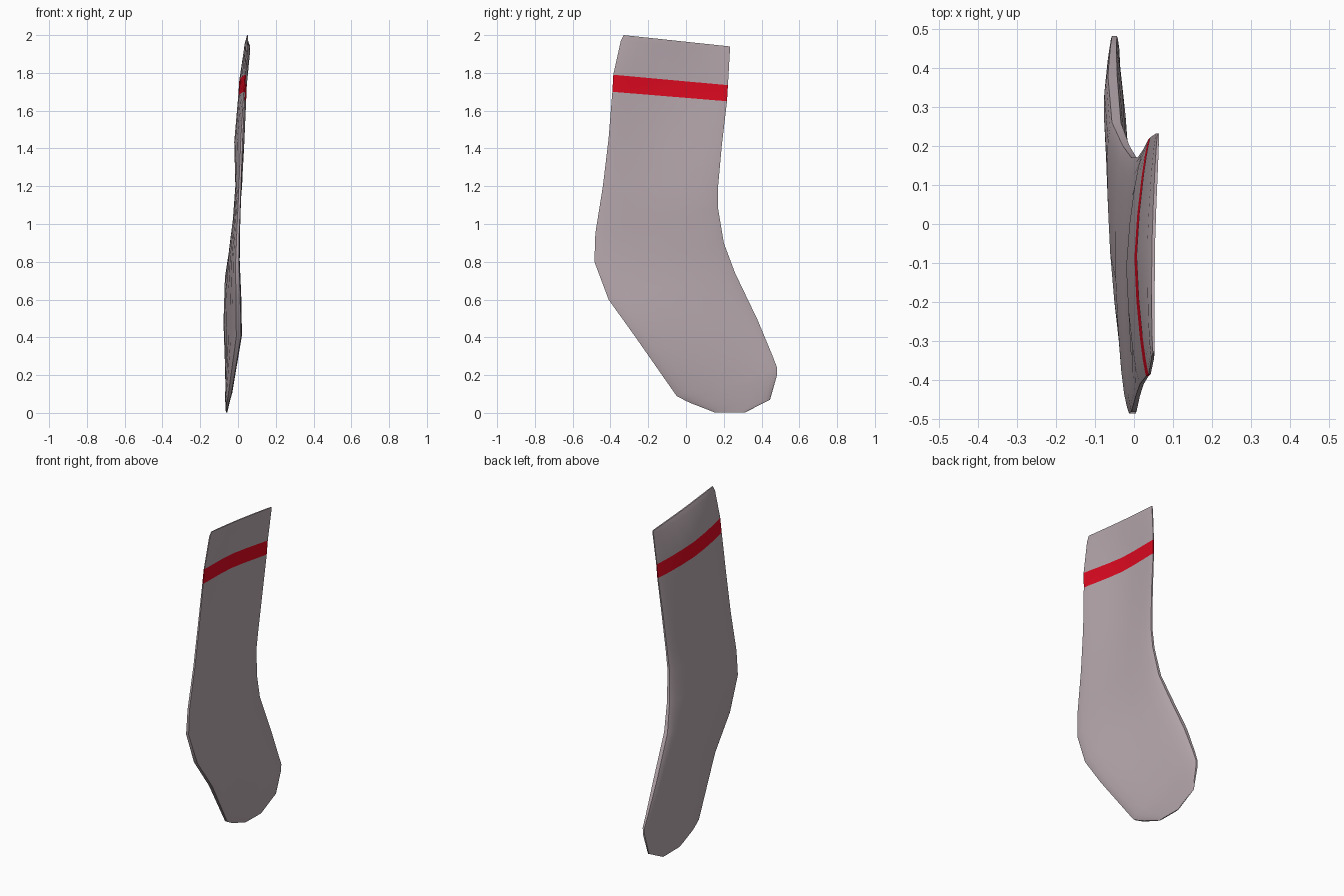
import bpy, bmesh

if "Cube" in bpy.data.objects:
    bpy.data.objects.remove(bpy.data.objects["Cube"])

# Rows from cuff to toe: back edge (x, y, z), front edge (x, y, z),
# then the lowest and highest x in the middle of the row
ROWS = [
    ((.050, -.33, 2.00), (.062, .232, 1.94), .046, .054),
    ((.048, -.345, 1.97), (.060, .232, 1.91), .034, .050),
    ((.040, -.385, 1.79), (.044, .222, 1.735), .007, .020),
    ((.034, -.390, 1.70), (.040, .217, 1.65), .001, .016),
    ((.020, -.410, 1.45), (.028, .190, 1.42), -.020, .004),
    ((.010, -.440, 1.20), (.014, .170, 1.20), -.014, .012),
    ((.000, -.480, .95), (.000, .170, 1.08), -.028, .004),
    ((-.004, -.485, .80), (-.020, .200, .90), -.047, -.005),
    ((.000, -.410, .60), (-.045, .260, .74), -.061, -.005),
    ((.003, -.270, .405), (-.055, .380, .49), -.063, -.005),
    ((-.045, -.050, .09), (-.053, .455, .31), -.067, -.030),
    ((-.052, .000, .063), (-.050, .482, .24), -.067, -.036),
    ((-.055, .030, .050), (-.051, .482, .20), -.067, -.039),
    ((-.060, .120, .015), (-.057, .445, .07), -.066, -.050),
    ((-.061, .150, .003), (-.060, .310, .001), -.063, -.057),
]
STEPS = [0, .02, .07, .16, .32, .5, .68, .84, .93, .98, 1]


def material(name, colour):
    mat = bpy.data.materials.new(name)
    mat.diffuse_color = colour
    mat.use_nodes = True
    mat.node_tree.nodes["Principled BSDF"].inputs["Base Color"].default_value = mat.diffuse_color
    return mat


def row_point(row, t, side):
    """Point across a row: bowed centre line plus blunt half thickness."""
    back, front, low, high = row
    x, y, z = (a + (b - a) * t for a, b in zip(back, front))
    mid = (back[0] + front[0]) / 2
    u = 2 * t - 1
    x += ((low + high) / 2 - mid) * (1 - abs(u) ** 1.5)
    thick = (high - low) / 2 * (1 - (.97 * u) ** 6) ** .5
    return (x + side * thick, y, z)


# Flattened sock: closed rings lofted from cuff to toe
bm = bmesh.new()
rings = []
for row in ROWS:
    pts = [row_point(row, t, 1) for t in STEPS]
    pts += [row_point(row, t, -1) for t in reversed(STEPS)]
    rings.append([bm.verts.new(p) for p in pts])

n = len(rings[0])
for r, (a, b) in enumerate(zip(rings, rings[1:])):
    for i in range(n):
        j = (i + 1) % n
        face = bm.faces.new((a[i], a[j], b[j], b[i]))
        face.material_index = 1 if r == 2 else 0   # red band
        face.smooth = True

# Pressed-shut cuff rim and toe tip
for ring in (rings[0], rings[-1]):
    for i in range(len(STEPS) - 1):
        bm.faces.new((ring[i], ring[i + 1], ring[n - 2 - i], ring[n - 1 - i]))

bmesh.ops.recalc_face_normals(bm, faces=bm.faces)
mesh = bpy.data.meshes.new("sock")
bm.to_mesh(mesh)
bm.free()
mesh.materials.append(material("wool", (.48, .40, .43, 1)))
mesh.materials.append(material("red_band", (.75, .003, .015, 1)))
sock = bpy.data.objects.new("sock", mesh)
bpy.context.collection.objects.link(sock)

# Soft shading with crisp rims
bpy.context.view_layer.objects.active = sock
sock.select_set(True)
bpy.ops.object.shade_smooth_by_angle(angle=1.0)
